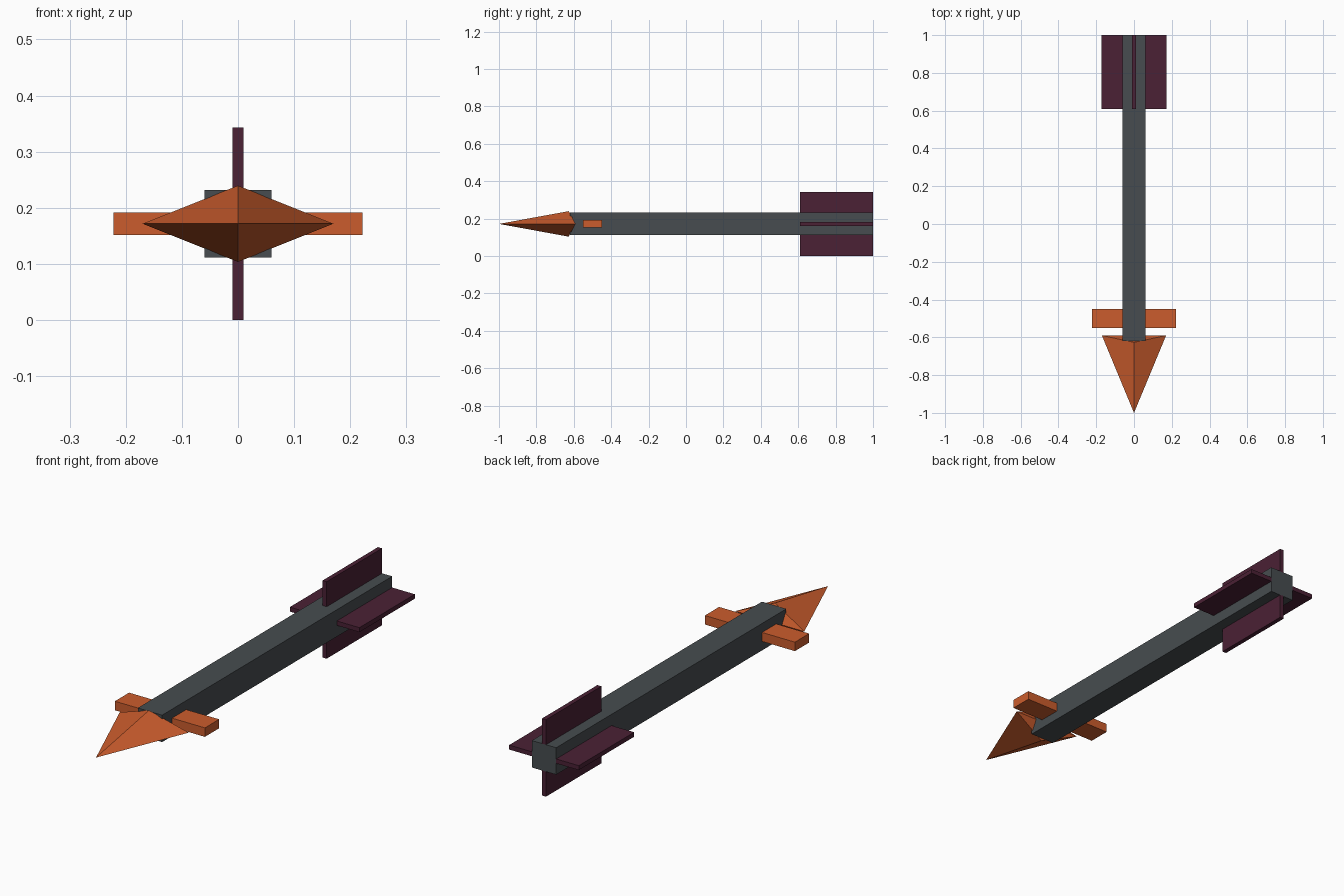
import bpy
import math
from mathutils import Matrix

if "Cube" in bpy.data.objects:
    bpy.data.objects.remove(bpy.data.objects["Cube"])

ZC = 0.1715  # height of the arrow's axis


def material(name, rgb):
    m = bpy.data.materials.new(name)
    m.diffuse_color = (*rgb, 1.0)
    m.use_nodes = True
    m.node_tree.nodes["Principled BSDF"].inputs["Base Color"].default_value = m.diffuse_color
    return m


orange = material("burnt_orange", (0.60, 0.108, 0.026))
grey = material("slate_grey", (0.063, 0.073, 0.079))
plum = material("dark_plum", (0.069, 0.015, 0.035))


def mesh_object(name, verts, faces, mat):
    me = bpy.data.meshes.new(name)
    me.from_pydata(verts, [], faces)
    me.materials.append(mat)
    ob = bpy.data.objects.new(name, me)
    bpy.context.collection.objects.link(ob)
    return ob


def box(name, lo, hi, mat, angle=0.0):
    """Box given relative to the axis, then turned about it."""
    verts = [(x, y, z) for x in (lo[0], hi[0]) for y in (lo[1], hi[1]) for z in (lo[2], hi[2])]
    faces = [(0, 1, 3, 2), (4, 6, 7, 5), (0, 4, 5, 1), (2, 3, 7, 6), (0, 2, 6, 4), (1, 5, 7, 3)]
    ob = mesh_object(name, verts, faces, mat)
    ob.data.transform(Matrix.Translation((0, 0, ZC)) @ Matrix.Rotation(angle, 4, 'Y'))
    return ob


# Square shaft
box("shaft", (-0.06, -0.62, -0.06), (0.06, 1.0, 0.06), grey)

# Cross guard behind the head
box("cross_guard", (-0.222, -0.55, -0.02), (0.222, -0.45, 0.02), orange)

# Four tail fins around the shaft
for i in range(4):
    box(f"tail_fin_{i + 1}", (-0.01, 0.61, 0.058), (0.01, 1.0, ZC), plum, i * math.pi / 2)

# Four-sided pointed head, side corners swept back
tip, right, top, left, bottom = range(5)
mesh_object(
    "arrow_head",
    [(0, -1.0, ZC), (0.17, -0.59, ZC), (0, -0.627, ZC + 0.068),
     (-0.17, -0.59, ZC), (0, -0.627, ZC - 0.068)],
    [(tip, right, top), (tip, top, left), (tip, left, bottom), (tip, bottom, right),
     (top, right, left), (bottom, left, right)],
    orange)
